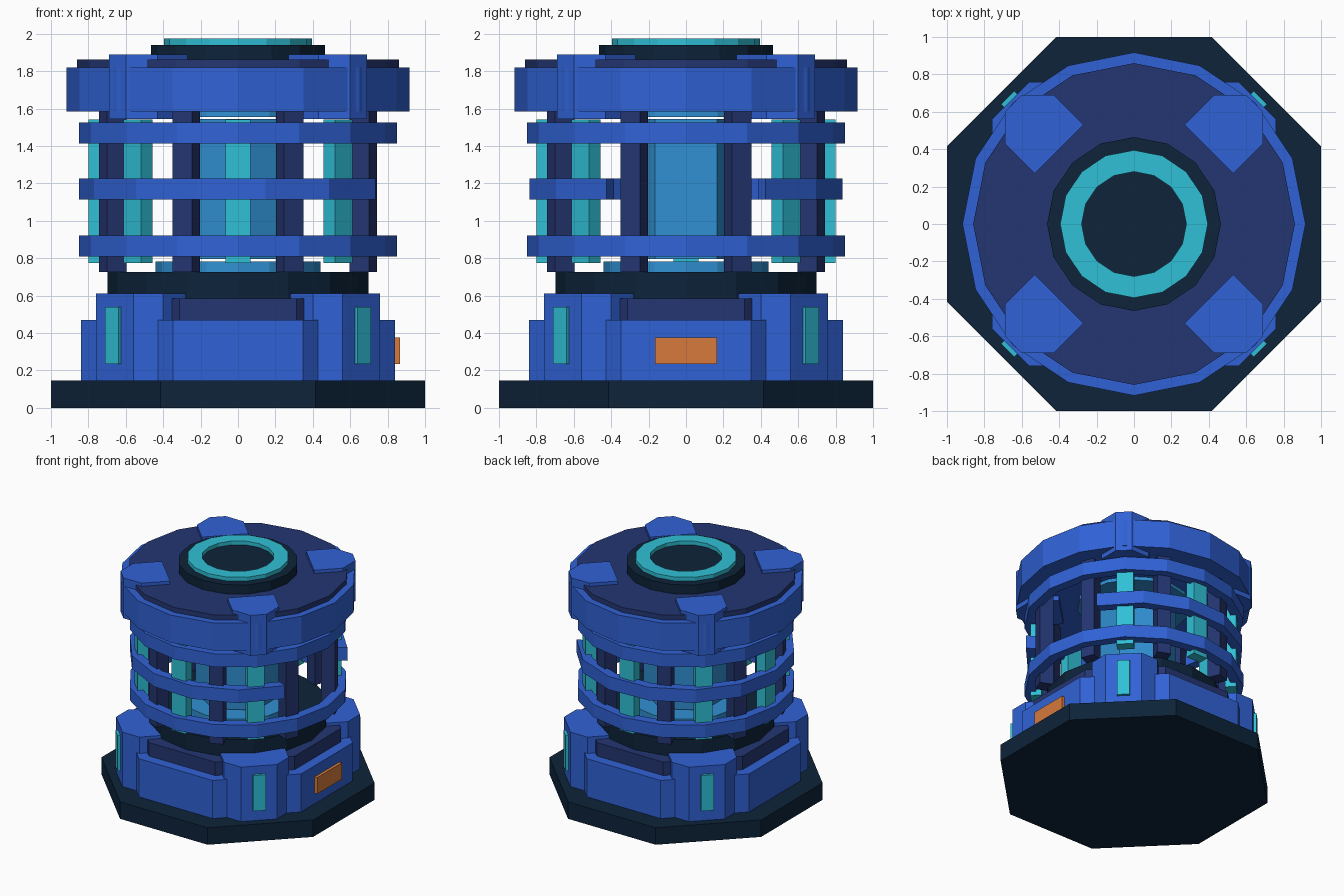
import bpy, bmesh, math
from mathutils import Matrix

if "Cube" in bpy.data.objects:
    bpy.data.objects.remove(bpy.data.objects["Cube"])


def material(name, r, g, b):
    lin = [((c / 255 + 0.055) / 1.055) ** 2.4 for c in (r, g, b)]
    m = bpy.data.materials.new(name)
    m.diffuse_color = (*lin, 1)
    m.use_nodes = True
    m.node_tree.nodes["Principled BSDF"].inputs["Base Color"].default_value = m.diffuse_color
    return m


BLUE = material("blue", 48, 98, 214)
NAVY = material("navy", 36, 54, 114)
DARK = material("near_black_blue", 13, 35, 58)
TEAL = material("teal", 48, 192, 214)
CORE = material("light_blue", 48, 144, 210)
ORANGE = material("orange", 214, 122, 60)


def finish(name, bm, mat):
    bmesh.ops.recalc_face_normals(bm, faces=bm.faces)
    me = bpy.data.meshes.new(name)
    bm.to_mesh(me)
    bm.free()
    me.materials.append(mat)
    ob = bpy.data.objects.new(name, me)
    bpy.context.collection.objects.link(ob)
    return ob


def prism(name, pts, z0, z1, mat, turn=0.0):
    """Extrude a flat outline from z0 to z1, turned about the z axis."""
    bm = bmesh.new()
    face = bm.faces.new([bm.verts.new((x, y, z0)) for x, y in pts])
    ext = bmesh.ops.extrude_face_region(bm, geom=[face])["geom"]
    for v in ext:
        if isinstance(v, bmesh.types.BMVert):
            v.co.z = z1
    bm.transform(Matrix.Rotation(math.radians(turn), 4, "Z"))
    return finish(name, bm, mat)


def polygon(n, r, start=0.0):
    a = [math.radians(start) + math.tau * i / n for i in range(n)]
    return [(r * math.cos(t), r * math.sin(t)) for t in a]


def octagon(apothem):
    return polygon(8, apothem / math.cos(math.pi / 8), 22.5)


def box(x, hx, hy):
    return [(x - hx, -hy), (x + hx, -hy), (x + hx, hy), (x - hx, hy)]


def ring(name, r0, r1, z0, z1, mat, n=16, a0=0.0, a1=360.0):
    """Square-section ring, or an open arc with end caps."""
    bm = bmesh.new()
    closed = a1 - a0 >= 360
    loops = []
    for i in range(n if closed else n + 1):
        t = math.radians(a0 + (a1 - a0) * i / n)
        loops.append([bm.verts.new((r * math.cos(t), r * math.sin(t), z))
                      for r, z in ((r0, z0), (r1, z0), (r1, z1), (r0, z1))])
    for i in range(n):
        p, q = loops[i], loops[(i + 1) % len(loops)]
        for k in range(4):
            m = (k + 1) % 4
            bm.faces.new((p[k], p[m], q[m], q[k]))
    if not closed:
        bm.faces.new(loops[0])
        bm.faces.new(loops[-1])
    return finish(name, bm, mat)


# Stepped base
prism("base_plate", octagon(1.0), 0, 0.145, DARK)
prism("base_body", octagon(0.84), 0.145, 0.47, BLUE)
prism("base_trim", octagon(0.755), 0.47, 0.585, NAVY)
prism("base_drum", polygon(16, 0.697), 0.55, 0.725, DARK)
prism("side_panel", box(0.85, 0.015, 0.165), 0.235, 0.375, ORANGE)

# Corner buttresses and top clamps, with their light strips
buttress = [(0.28, 0.64), (0.64, 0.28), (0.76, 0.40), (0.76, 0.56),
            (0.56, 0.76), (0.40, 0.76)]
clamp = [(0.27, 0.53), (0.53, 0.27), (0.69, 0.43), (0.69, 0.60),
         (0.60, 0.69), (0.43, 0.69)]
for i in range(4):
    prism(f"corner_buttress_{i}", buttress, 0.145, 0.61, BLUE, 90 * i)
    prism(f"corner_light_{i}", box(0.94, 0.015, 0.05), 0.235, 0.54, TEAL, 45 + 90 * i)
    prism(f"top_clamp_{i}", clamp, 1.545, 1.89, BLUE, 90 * i)

# Central core between two flanges
prism("core_lower_flange", polygon(16, 0.44), 0.725, 0.783, CORE)
prism("core", polygon(6, 0.33, 30), 0.795, 1.543, CORE)
prism("core_upper_flange", polygon(16, 0.44), 1.555, 1.585, CORE)

# Cage columns and light rods; the right side stays open
for i in range(8):
    prism(f"column_{i}", box(0.725, 0.056, 0.056), 0.725, 1.585, NAVY, 22.5 + 45 * i)
    if i:
        prism(f"light_rod_{i}", box(0.757, 0.043, 0.067), 0.775, 1.54, TEAL, 45 * i)

# Cage bands
ring("lower_band", 0.77, 0.85, 0.81, 0.92, BLUE)
ring("middle_band", 0.77, 0.85, 1.113, 1.225, BLUE, 12, 30, 330)
ring("upper_band", 0.77, 0.85, 1.413, 1.525, BLUE)

# Head
prism("head_drum", polygon(16, 0.917), 1.585, 1.82, BLUE)
prism("head_plate", polygon(16, 0.86), 1.82, 1.862, NAVY)
prism("head_hub", polygon(16, 0.465), 1.862, 1.94, DARK)
ring("head_light_ring", 0.28, 0.395, 1.935, 1.973, TEAL)
